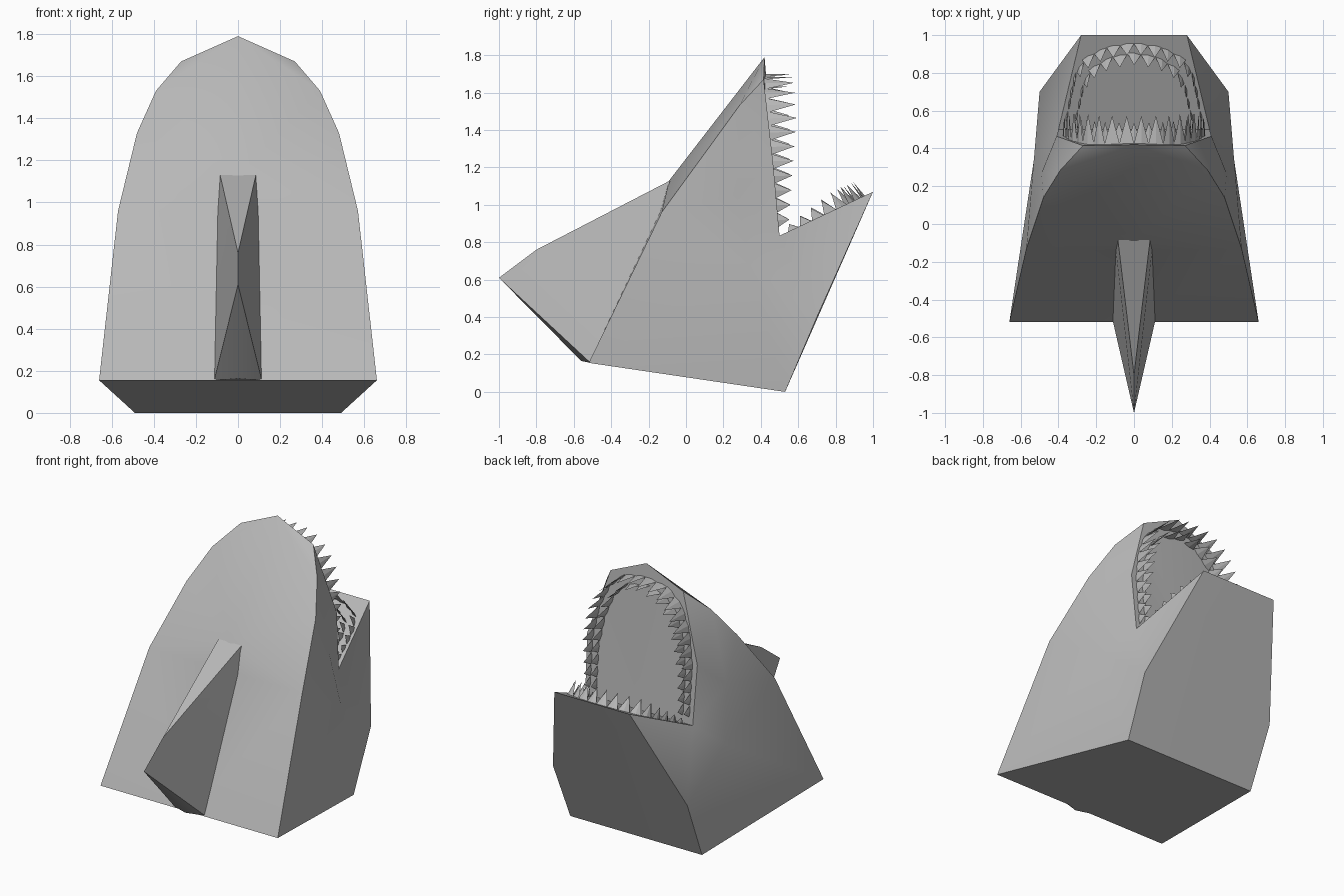
import bpy, bmesh, math
from mathutils import Vector

if "Cube" in bpy.data.objects:
    bpy.data.objects.remove(bpy.data.objects["Cube"])

# Dark grey skin used on every part
grey = bpy.data.materials.new("dark_grey")
grey.diffuse_color = (.48, .48, .48, 1)
grey.use_nodes = True
grey.node_tree.nodes["Principled BSDF"].inputs["Base Color"].default_value = grey.diffuse_color


def make_object(name, bm, smooth=False):
    bmesh.ops.remove_doubles(bm, verts=bm.verts, dist=0.0005)
    bmesh.ops.recalc_face_normals(bm, faces=bm.faces)
    mesh = bpy.data.meshes.new(name)
    bm.to_mesh(mesh)
    bm.free()
    mesh.materials.append(grey)
    ob = bpy.data.objects.new(name, mesh)
    bpy.context.collection.objects.link(ob)
    if smooth:
        bpy.ops.object.select_all(action='DESELECT')
        ob.select_set(True)
        bpy.context.view_layer.objects.active = ob
        bpy.ops.object.shade_smooth_by_angle(angle=math.radians(30))
    return ob


def mirrored(name, points, faces):
    """Solid from its +x half; faces are strings of point keys."""
    bm = bmesh.new()
    for side in (1, -1):
        v = {k: bm.verts.new((x * side, y, z)) for k, (x, y, z) in points.items()}
        for f in faces.split():
            bm.faces.new([v[k] for k in f])
    return make_object(name, bm, True)


# Head: back, flanks, lower jaw and mouth surfaces
head = {
    'A': (.66, -.52, .155), 'B': (.57, -.13, .96), 'C': (.48, .14, 1.33),
    'D': (.39, .285, 1.53), 'E': (.27, .415, 1.67), 'N': (0, .42, 1.79),
    'U': (.41, .465, 1.23), 'M': (.40, .50, .835), 'J': (.28, 1, 1.07),
    'K': (.50, .70, .40), 'L': (.49, .53, 0), 'S': (.53, .34, .68),
    'V': (.49, .27, 1.05),
    'r': (0, -.09, 1.13), 'b': (0, -.14, .96), 'a': (0, -.52, .155),
    'l': (0, .53, 0), 'j': (0, 1, 1.07), 'm': (0, .50, .835),
}
mirrored("head", head,
         "aABb bBr rBC rCD rDN NDE "      # back and snout top
         "ALS SLK ASB BSV BVC CVD VUD DUE SMV VMU KSMJ "  # flank
         "NEm EUm UMm MJjm "              # mouth roof and floor
         "JKLlj AalL")                    # jaw front and base

# Dorsal fin
fin = {
    'T': (.085, -.085, 1.13), 'B': (.097, -.13, .96), 'A': (.113, -.51, .155),
    'p': (0, -.80, .76), 'q': (0, -1, .61), 'a': (0, -.56, .165),
    't': (0, -.085, 1.13), 'c': (0, -.51, .155),
}
mirrored("dorsal_fin", fin, "Ttp TpB BpqA Aqa Aac tTBAc")


# Teeth: thin flat pyramids set along an arch
def sample(path, step):
    """Evenly spaced (point, tangent) pairs along a polyline."""
    total = sum((b - a).length for a, b in zip(path, path[1:]))
    n = round(total / step)
    out = []
    for i in range(n):
        d = (i + .5) * total / n
        for a, b in zip(path, path[1:]):
            seg = (b - a).length
            if d <= seg:
                out.append((a.lerp(b, d / seg), (b - a).normalized()))
                break
            d -= seg
    return out


def tooth_row(name, half, direction, step, h_end, h_mid):
    pts = [Vector(p) for p in half]
    path = pts + [Vector((-p.x, p.y, p.z)) for p in reversed(pts[:-1])]
    direction = Vector(direction).normalized()
    bm = bmesh.new()
    row = sample(path, step)
    for i, (p, t) in enumerate(row):
        k = 1 - abs(2 * i / (len(row) - 1) - 1)
        h = h_end + (h_mid - h_end) * min(1, k * 1.8)
        across = direction.cross(t).normalized()
        base = p - direction * .012
        ring = [bm.verts.new(base + o) for o in
                (t * step * .55, across * .007, -t * step * .55, -across * .007)]
        tip = bm.verts.new(p + direction * h)
        bm.faces.new(ring)
        for q in range(4):
            bm.faces.new((ring[q], ring[(q + 1) % 4], tip))
    return make_object(name, bm)


def roof(x, z):
    return (x, .50 - (z - .835) * .09, z)


def floor(x, y):
    return (x, y, .835 + (y - .5) * .47)


upper = [(.37, .88), (.37, 1.22), (.335, 1.42), (.27, 1.57), (.16, 1.67), (0, 1.70)]
lower = [(.36, .54), (.335, .68), (.31, .79), (.25, .88), (.14, .935), (0, .955)]
for i, label in enumerate(("outer", "inner")):
    s, drop = 1 - .13 * i, .055 * i
    tooth_row("upper_teeth_" + label,
              [roof(x * s, z - drop * (z > 1)) for x, z in upper],
              (0, 1, .03), .08, .06, .15 - .04 * i)
    tooth_row("lower_teeth_" + label,
              [floor(x * s, y - drop * (y > .6)) for x, y in lower],
              (0, -.6, .80), .075, .035, .098)
